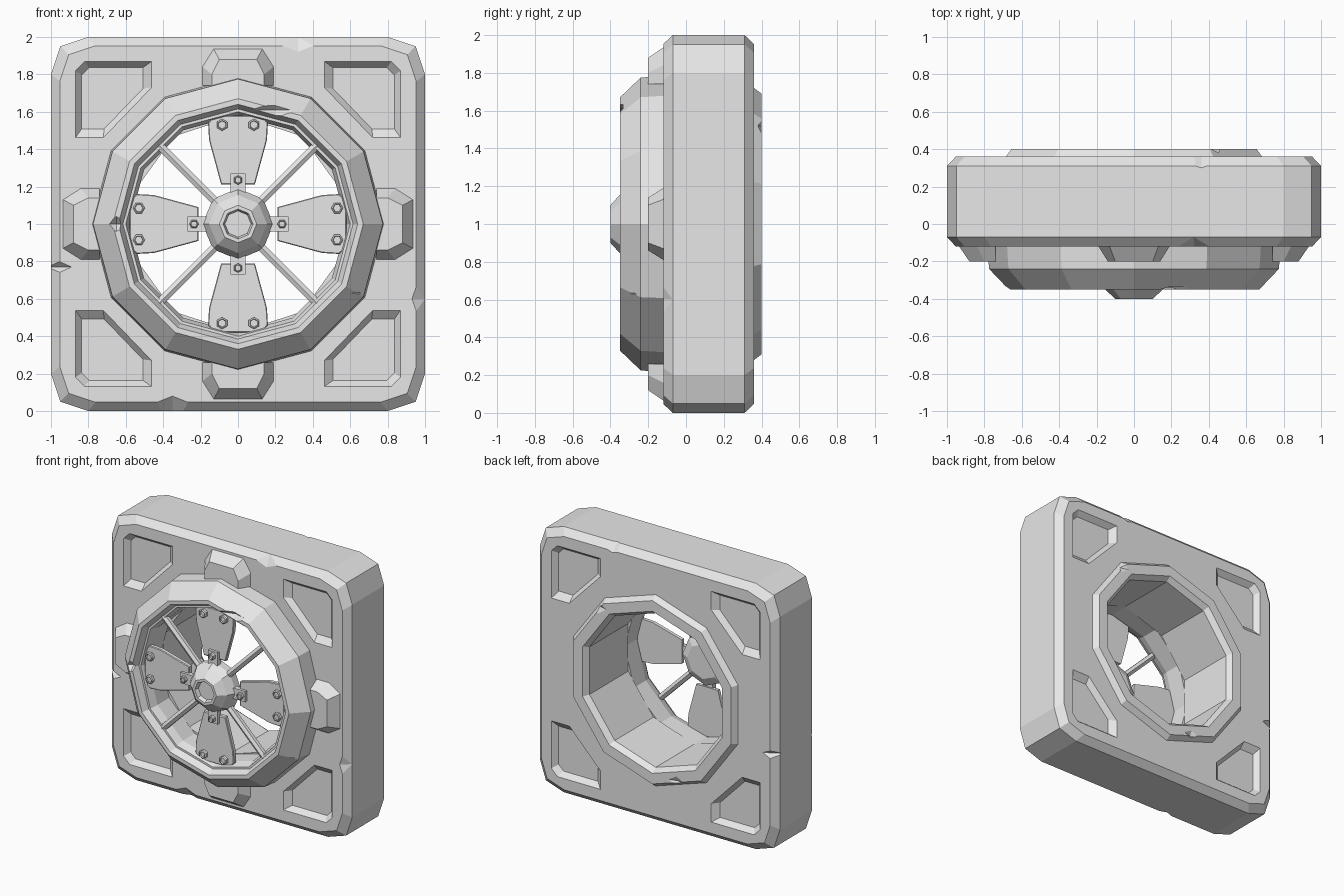
import bpy, bmesh, math
from mathutils import Vector, Matrix

cube = bpy.data.objects.get("Cube")
if cube:
    bpy.data.objects.remove(cube, do_unlink=True)

metal = bpy.data.materials.new("light_grey")
metal.use_nodes = True
grey = (0.8, 0.8, 0.8, 1)
metal.diffuse_color = grey
metal.node_tree.nodes["Principled BSDF"].inputs["Base Color"].default_value = grey
CENTRE = Matrix.Translation((0, 0, 1))


def ngon(r, n, y):
    """Regular polygon around the y axis with a corner at the top."""
    return [Vector((r * math.sin(math.tau * i / n), y, r * math.cos(math.tau * i / n)))
            for i in range(n)]


def flat(points, y, scale=1.0):
    """Outline in the x-z plane, scaled about its own middle."""
    mx = sum(p[0] for p in points) / len(points)
    mz = sum(p[1] for p in points) / len(points)
    return [Vector((mx + (x - mx) * scale, y, mz + (z - mz) * scale)) for x, z in points]


def loft(bm, loops, ring=False, turn=0.0):
    """Skin a row of loops; cap both ends, or join them into a ring."""
    rot = Matrix.Rotation(turn, 3, 'Y')
    rows = [[bm.verts.new(rot @ p) for p in loop] for loop in loops]
    n = len(rows[0])
    pairs = list(zip(rows, rows[1:])) + ([(rows[-1], rows[0])] if ring else [])
    for a, b in pairs:
        for i in range(n):
            j = (i + 1) % n
            bm.faces.new((a[i], a[j], b[j], b[i]))
    if not ring:
        bm.faces.new(rows[0])
        bm.faces.new(rows[-1])


def chip(bm, at, size):
    """Diamond used to knock a nick out of an edge."""
    verts = []
    for axis in range(3):
        for sign in (-1, 1):
            p = Vector(at)
            p[axis] += sign * size[axis]
            verts.append(bm.verts.new(p))
    bmesh.ops.convex_hull(bm, input=verts)


def finish(name, bm):
    bmesh.ops.recalc_face_normals(bm, faces=bm.faces)
    bm.transform(CENTRE)
    mesh = bpy.data.meshes.new(name)
    bm.to_mesh(mesh)
    bm.free()
    mesh.materials.append(metal)
    obj = bpy.data.objects.new(name, mesh)
    bpy.context.collection.objects.link(obj)
    return obj


def carve(obj, bm):
    """Subtract a cutter mesh and discard it."""
    cutter = finish("cutter", bm)
    cutter.hide_render = True
    mod = obj.modifiers.new("cut", 'BOOLEAN')
    mod.operation, mod.solver, mod.object = 'DIFFERENCE', 'EXACT', cutter
    bpy.context.view_layer.objects.active = obj
    bpy.ops.object.modifier_apply(modifier=mod.name)
    bpy.data.objects.remove(cutter, do_unlink=True)


# square housing with clipped corners and chamfered rims
corner = [(0.8, 1), (0.95, 0.95), (1, 0.8)]
outline = []
for k in range(4):
    for x, z in corner:
        for _ in range(k):
            x, z = z, -x
        outline.append((x, z))
bm = bmesh.new()
loft(bm, [flat(outline, -0.12, 0.953), flat(outline, -0.07),
          flat(outline, 0.31), flat(outline, 0.36, 0.953)])
housing = finish("housing", bm)

# central opening and corner pockets on both faces
pocket = [(0.46, 0.87), (0.82, 0.87), (0.87, 0.82), (0.87, 0.46), (0.72, 0.46), (0.46, 0.73)]
bm = bmesh.new()
loft(bm, [ngon(0.63, 10, -0.5), ngon(0.63, 10, 0.5)])
for sx in (-1, 1):
    for sz in (-1, 1):
        shape = [(x * sx, z * sz) for x, z in pocket]
        for face, inward in ((-0.12, 1), (0.36, -1)):
            loft(bm, [flat(shape, face - 0.01 * inward, 1.04),
                      flat(shape, face + 0.04 * inward, 0.8)])
carve(housing, bm)

# worn nicks on the housing rims
bm = bmesh.new()
for at, size in (((-1, -0.12, -0.23), (0.11, 0.06, 0.05)),
                 ((-1, 0.36, -0.23), (0.11, 0.06, 0.05)),
                 ((-0.35, -0.12, -1), (0.2, 0.07, 0.08)),
                 ((0.32, -0.12, 1), (0.2, 0.05, 0.08)),
                 ((1, -0.12, -0.4), (0.07, 0.05, 0.2)),
                 ((0.36, 0.36, 1), (0.18, 0.06, 0.06))):
    chip(bm, at, size)
carve(housing, bm)

# twelve-sided front ring
bm = bmesh.new()
profile = [(0.785, -0.1), (0.775, -0.24), (0.67, -0.35), (0.64, -0.35),
           (0.615, -0.3), (0.6, -0.3), (0.58, -0.24), (0.58, -0.1)]
loft(bm, [ngon(r, 12, y) for r, y in profile], ring=True)
front_ring = finish("front_ring", bm)
bm = bmesh.new()
for at, size in (((-0.65, -0.35, 0), (0.07, 0.04, 0.04)),
                 ((0.65, -0.31, -0.37), (0.05, 0.05, 0.04)),
                 ((-0.5, -0.32, -0.54), (0.07, 0.05, 0.04)),
                 ((0.2, -0.35, 0.61), (0.13, 0.04, 0.04))):
    chip(bm, at, size)
carve(front_ring, bm)

# ten-sided rear sleeve with a raised collar
bm = bmesh.new()
profile = [(0.65, -0.1), (0.65, 0.34), (0.72, 0.34), (0.72, 0.36), (0.69, 0.4),
           (0.61, 0.4), (0.58, 0.36), (0.58, -0.1)]
loft(bm, [ngon(r, 10, y) for r, y in profile], ring=True)
rear_sleeve = finish("rear_sleeve", bm)
bm = bmesh.new()
chip(bm, (0.45, 0.41, 0.52), (0.1, 0.03, 0.07))
chip(bm, (-0.2, 0.41, -0.62), (0.1, 0.03, 0.06))
carve(rear_sleeve, bm)

# faceted hub with a sunken centre
bm = bmesh.new()
profile = [(0.13, -0.2), (0.19, -0.23), (0.19, -0.29), (0.155, -0.35),
           (0.1, -0.4), (0.08, -0.4), (0.07, -0.37)]
loft(bm, [ngon(r, 8, y) for r, y in profile])
finish("hub", bm)

# parts repeated around the hub
blade = [(-0.13, 0.58), (0.13, 0.58), (0.16, 0.54), (0.155, 0.45),
         (0.09, 0.21), (-0.09, 0.21), (-0.155, 0.45), (-0.16, 0.54)]
tab = [(-0.04, 0.16), (-0.04, 0.27), (0.04, 0.27), (0.04, 0.16)]
clamp_base = [(-0.19, 0.74), (-0.19, 0.84), (-0.13, 0.935),
              (0.13, 0.935), (0.19, 0.84), (0.19, 0.74)]
clamp_face = [(-0.14, 0.74), (-0.14, 0.8), (-0.1, 0.88),
              (0.1, 0.88), (0.14, 0.8), (0.14, 0.74)]
for k, side in enumerate(("top", "left", "bottom", "right")):
    turn = k * math.pi / 2

    bm = bmesh.new()
    loft(bm, [flat(blade, -0.25), flat(blade, -0.275), flat(blade, -0.28, 0.97)], turn=turn)
    loft(bm, [flat(tab, -0.26), flat(tab, -0.3)], turn=turn)
    finish(side + "_blade", bm)

    bm = bmesh.new()
    for x, z, r, y in ((-0.085, 0.53, 0.032, -0.28), (0.085, 0.53, 0.032, -0.28),
                       (0, 0.235, 0.025, -0.3)):
        shift = Vector((x, 0, z))
        loops = [(r, y + 0.01), (r, y - 0.02), (r * 0.75, y - 0.025), (r * 0.65, y - 0.015)]
        loft(bm, [[p + shift for p in ngon(s, 6, d)] for s, d in loops], turn=turn)
    finish(side + "_bolts", bm)

    bm = bmesh.new()
    loft(bm, [flat(clamp_base, -0.1), flat(clamp_base, -0.12), flat(clamp_face, -0.2)], turn=turn)
    finish(side + "_clamp", bm)

    bm = bmesh.new()
    section = ngon(0.026, 6, 0)
    loft(bm, [[Vector((p.x, p.z - 0.28, d)) for p in section] for d in (0.12, 0.615)],
         turn=turn + math.pi / 4)
    finish("spoke_" + str(k + 1), bm)
